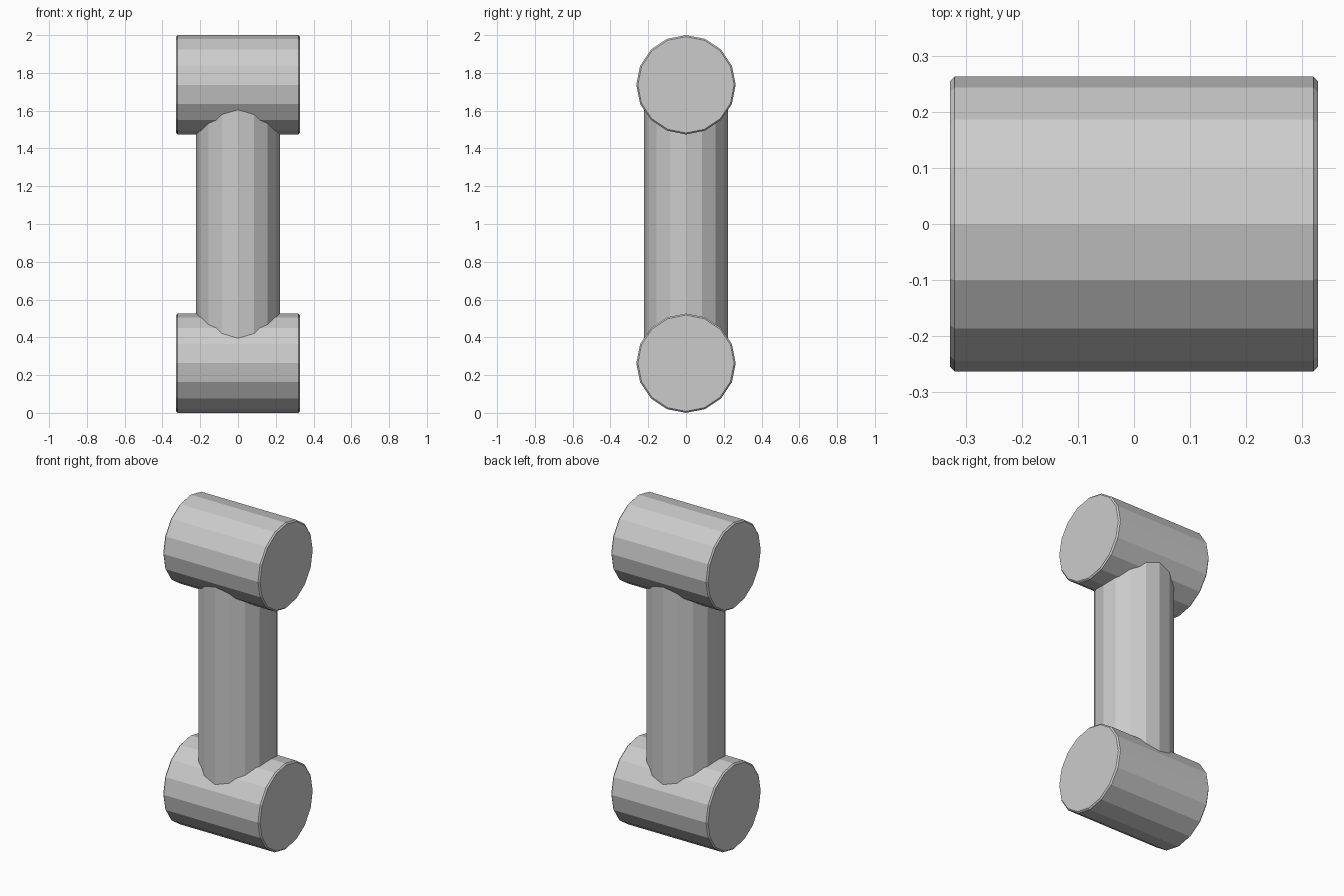
import bpy
from math import pi

if "Cube" in bpy.data.objects:
    bpy.data.objects.remove(bpy.data.objects["Cube"])

SIDES = 16
PIN_R, PIN_LEN = 0.263, 0.655
SHAFT_R = 0.222


def cylinder(name, radius, length, z, along_x=False):
    bpy.ops.mesh.primitive_cylinder_add(
        vertices=SIDES, radius=radius, depth=length, location=(0, 0, z),
        rotation=(0, pi / 2 if along_x else 0, 0))
    obj = bpy.context.object
    obj.name = name
    bpy.ops.object.transform_apply(location=True, rotation=True, scale=True)
    return obj


# Upper and lower cross barrels with a fine chamfer on the end rims
barrels = []
for name, z in (("lower_barrel", PIN_R), ("upper_barrel", 2 - PIN_R)):
    barrel = cylinder(name, PIN_R, PIN_LEN, z, along_x=True)
    bevel = barrel.modifiers.new("rim_chamfer", 'BEVEL')
    bevel.width = 0.008
    bevel.segments = 1
    bevel.limit_method = 'ANGLE'
    bevel.angle_limit = pi / 4
    bpy.ops.object.modifier_apply(modifier=bevel.name)
    barrels.append(barrel)

# Upright shaft, fused with both barrels into a single link
link = cylinder("link_shaft", SHAFT_R, 1.4, 1.0)
for barrel in barrels:
    union = link.modifiers.new("fuse", 'BOOLEAN')
    union.operation = 'UNION'
    union.solver = 'EXACT'
    union.object = barrel
    bpy.ops.object.select_all(action='DESELECT')
    link.select_set(True)
    bpy.context.view_layer.objects.active = link
    bpy.ops.object.modifier_apply(modifier=union.name)
    bpy.data.objects.remove(barrel, do_unlink=True)
link.name = "link_arm"
